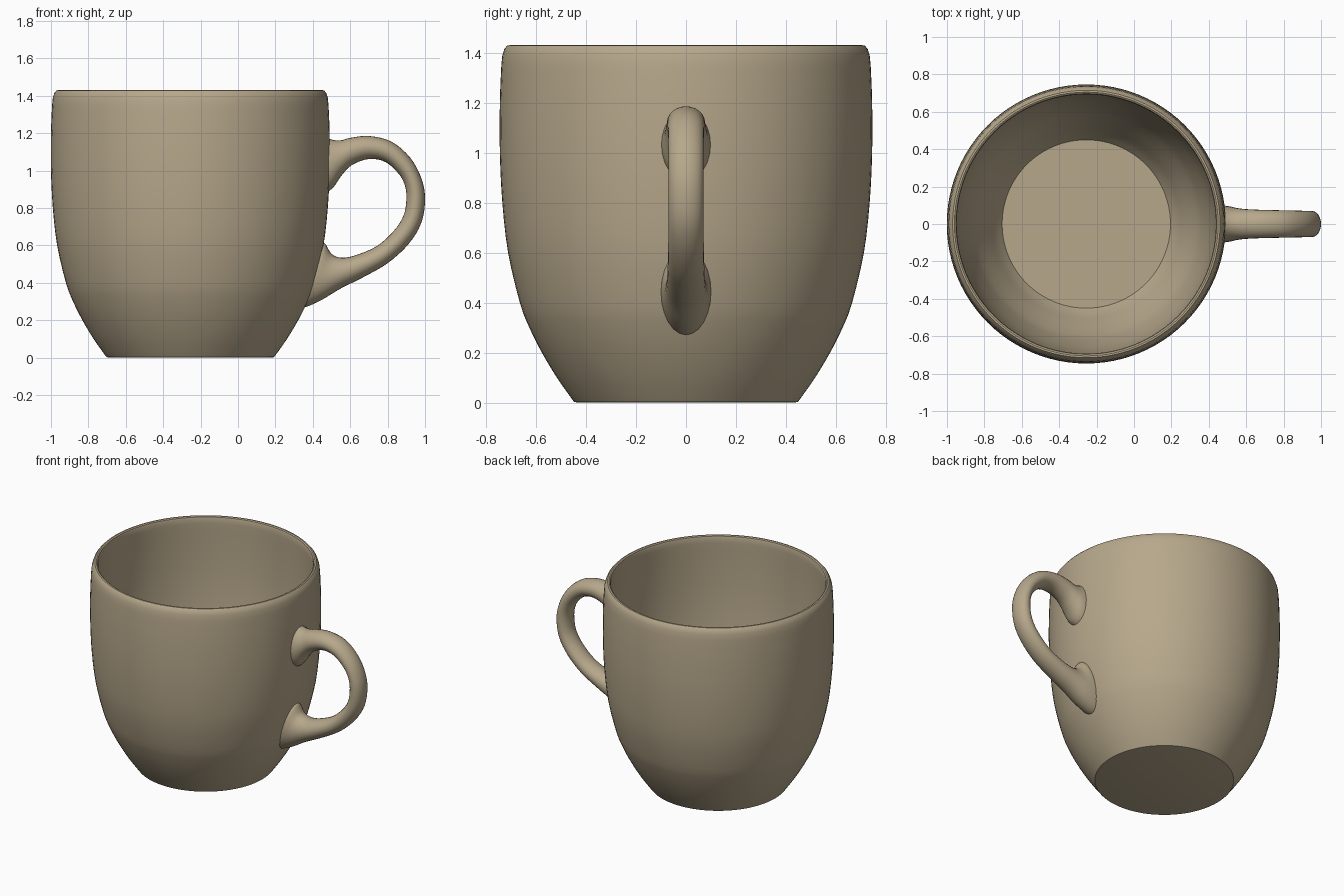
import bpy, bmesh, math

clay = bpy.data.materials.new("warm beige clay")
clay.diffuse_color = (0.47, 0.39, 0.26, 1)


def loft(name, rings, angle):
    """Skin a list of closed rings and cap both ends."""
    bm = bmesh.new()
    vs = [[bm.verts.new(p) for p in ring] for ring in rings]
    n = len(vs[0])
    for a, b in zip(vs, vs[1:]):
        for i in range(n):
            j = (i + 1) % n
            bm.faces.new((a[i], a[j], b[j], b[i]))
    bm.faces.new(vs[0][::-1])
    bm.faces.new(vs[-1])
    bmesh.ops.recalc_face_normals(bm, faces=bm.faces)
    me = bpy.data.meshes.new(name)
    bm.to_mesh(me)
    bm.free()
    me.materials.append(clay)
    ob = bpy.data.objects.new(name, me)
    bpy.context.collection.objects.link(ob)
    bpy.context.view_layer.objects.active = ob
    ob.select_set(True)
    bpy.ops.object.shade_smooth_by_angle(angle=math.radians(angle))
    ob.select_set(False)
    return ob


def spline(pts, steps):
    """Catmull-Rom interpolation of tuples."""
    out = []
    for i in range(len(pts) - 1):
        p = [pts[max(0, min(len(pts) - 1, i + k))] for k in (-1, 0, 1, 2)]
        for s in range(steps):
            t = s / steps
            out.append(tuple(0.5 * (2 * b + (c - a) * t + (2*a - 5*b + 4*c - d) * t*t
                                    + (3*b - a - 3*c + d) * t**3)
                             for a, b, c, d in zip(*p)))
    return out + [pts[-1]]


# Cup: outer wall, rounded rim, inner wall down to a flat floor (radius, z)
CX = -0.255
outer = [(0.455, 0.012), (0.517, 0.1), (0.577, 0.2), (0.627, 0.3), (0.665, 0.4),
         (0.712, 0.6), (0.735, 0.8), (0.745, 1.0), (0.745, 1.2), (0.739, 1.35)]
rim = [(0.735, 1.39), (0.727, 1.415), (0.715, 1.429), (0.705, 1.43),
       (0.697, 1.425), (0.693, 1.41)]
inner = [(0.693, 1.38), (0.698, 1.2), (0.698, 1.0), (0.688, 0.8), (0.665, 0.6),
         (0.617, 0.4), (0.578, 0.3), (0.528, 0.2), (0.487, 0.12), (0.45, 0.065)]
profile = [(0.435, 0.0), (0.448, 0.003)] + spline(outer, 3) + rim + spline(inner, 3)
N = 96
loft("cup", [[(CX + r * math.cos(2 * math.pi * k / N), r * math.sin(2 * math.pi * k / N), z)
              for k in range(N)] for r, z in profile], 35)

# Handle: outer edge x, z, inner edge x, z, half width in y
sections = [
    (0.468, 1.18, 0.468, 0.88, 0.10), (0.505, 1.165, 0.51, 0.91, 0.095),
    (0.55, 1.162, 0.555, 0.975, 0.085), (0.60, 1.175, 0.61, 1.03, 0.079),
    (0.70, 1.185, 0.70, 1.062, 0.075), (0.82, 1.155, 0.79, 1.045, 0.073),
    (0.92, 1.07, 0.865, 0.975, 0.071), (0.98, 0.96, 0.895, 0.91, 0.07),
    (1.0, 0.85, 0.90, 0.84, 0.07), (0.98, 0.72, 0.885, 0.76, 0.07),
    (0.91, 0.605, 0.835, 0.68, 0.071), (0.80, 0.505, 0.74, 0.595, 0.073),
    (0.67, 0.43, 0.62, 0.545, 0.077), (0.55, 0.37, 0.55, 0.535, 0.083),
    (0.45, 0.31, 0.50, 0.555, 0.092), (0.375, 0.275, 0.465, 0.61, 0.10),
    (0.345, 0.27, 0.435, 0.61, 0.10)]
M = 24
rings = []
for ox, oz, ix, iz, w in spline(sections, 4):
    ring = []
    for k in range(M):
        c, s = math.cos(2 * math.pi * k / M), math.sin(2 * math.pi * k / M)
        ring.append(((ox + ix) / 2 + (ox - ix) / 2 * c, w * s,
                     (oz + iz) / 2 + (oz - iz) / 2 * c))
    rings.append(ring)
loft("handle", rings, 50)
